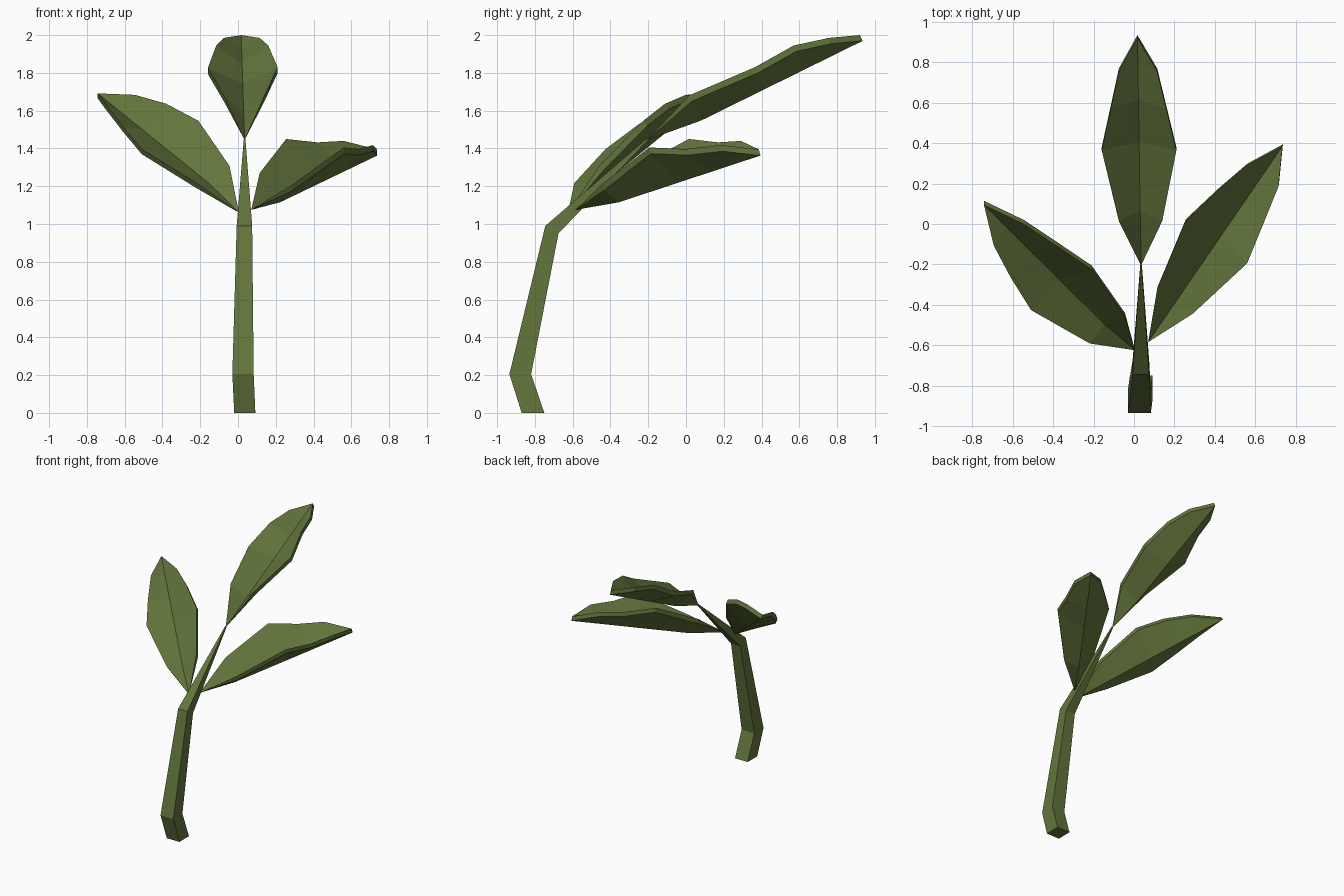
import bpy, bmesh
from mathutils import Vector

if "Cube" in bpy.data.objects:
    bpy.data.objects.remove(bpy.data.objects["Cube"])

green = bpy.data.materials.new("leaf green")
green.diffuse_color = (0.125, 0.18, 0.045, 1)
green.use_nodes = True
green.node_tree.nodes["Principled BSDF"].inputs["Base Color"].default_value = green.diffuse_color


def make_object(name, bm):
    bmesh.ops.recalc_face_normals(bm, faces=bm.faces)
    mesh = bpy.data.meshes.new(name)
    bm.to_mesh(mesh)
    bm.free()
    mesh.materials.append(green)
    bpy.context.collection.objects.link(bpy.data.objects.new(name, mesh))


# Stem: square section, each ring is left x, right x, front y, z, back y, z
def stem(rings):
    bm = bmesh.new()
    loops = []
    for x0, x1, fy, fz, by, bz in rings:
        loops.append([bm.verts.new(p) for p in
                      ((x0, fy, fz), (x1, fy, fz), (x1, by, bz), (x0, by, bz))])
    for a, b in zip(loops, loops[1:]):
        for i in range(4):
            j = (i + 1) % 4
            bm.faces.new((a[i], a[j], b[j], b[i]))
    bm.faces.new(loops[0])
    bm.faces.new(loops[-1])
    make_object("stem", bm)


# Leaf: folded along a straight midrib, with a thin rim that fades at the base
def leaf(name, base, tip, left, right, thick=0.034):
    base, tip = Vector(base), Vector(tip)
    left, right = [[Vector(p) for p in side] for side in (left, right)]
    axis = tip - base
    normal = (right[2] - left[2]).cross(axis).normalized()
    mids = []
    for l, r in zip(left, right):
        t = ((l + r) / 2 - base).dot(axis) / axis.length_squared
        mids.append(base + axis * min(max(t, 0.05), 0.95))
    bm = bmesh.new()
    root = bm.verts.new(base)
    layers = []
    for drop in (0, thick):
        rows = [[bm.verts.new(p - normal * drop) for p in row]
                for row in (left, mids, right)]
        end = bm.verts.new(tip - normal * drop)
        for a, b in zip(rows, rows[1:]):
            bm.faces.new((root, a[0], b[0]))
            for i in range(len(a) - 1):
                bm.faces.new((a[i], a[i + 1], b[i + 1], b[i]))
            bm.faces.new((a[-1], end, b[-1]))
        layers.append((rows[0] + [end], rows[2] + [end]))
    # rim joining the upper and lower layers
    for top, low in zip(*layers):
        bm.faces.new((root, top[0], low[0]))
        for i in range(len(top) - 1):
            bm.faces.new((top[i], top[i + 1], low[i + 1], low[i]))
    make_object(name, bm)


stem([(-0.02, 0.092, -0.87, 0, -0.75, 0),
      (-0.03, 0.083, -0.935, 0.205, -0.82, 0.205),
      (-0.007, 0.075, -0.745, 0.99, -0.675, 0.95),
      (0.031, 0.039, -0.205, 1.455, -0.2, 1.445)])

leaf("middle_leaf", (0.035, -0.205, 1.445), (0.017, 0.92, 2.0),
     [(-0.075, 0.015, 1.68), (-0.16, 0.365, 1.825), (-0.115, 0.57, 1.945), (-0.075, 0.755, 1.985)],
     [(0.14, 0.015, 1.68), (0.21, 0.365, 1.83), (0.16, 0.57, 1.945), (0.115, 0.755, 1.985)])

leaf("left_leaf", (0.005, -0.625, 1.06), (-0.743, 0.115, 1.665),
     [(-0.045, -0.44, 1.28), (-0.21, -0.205, 1.52), (-0.38, -0.09, 1.61), (-0.545, 0.02, 1.657)],
     [(-0.22, -0.57, 1.19), (-0.51, -0.405, 1.37), (-0.61, -0.245, 1.49), (-0.695, -0.085, 1.6)])

leaf("right_leaf", (0.07, -0.585, 1.075), (0.735, 0.385, 1.395),
     [(0.115, -0.32, 1.27), (0.255, 0.015, 1.45), (0.42, 0.17, 1.432), (0.56, 0.29, 1.44)],
     [(0.29, -0.445, 1.21), (0.56, -0.195, 1.405), (0.64, 0.0, 1.397), (0.715, 0.185, 1.418)])
